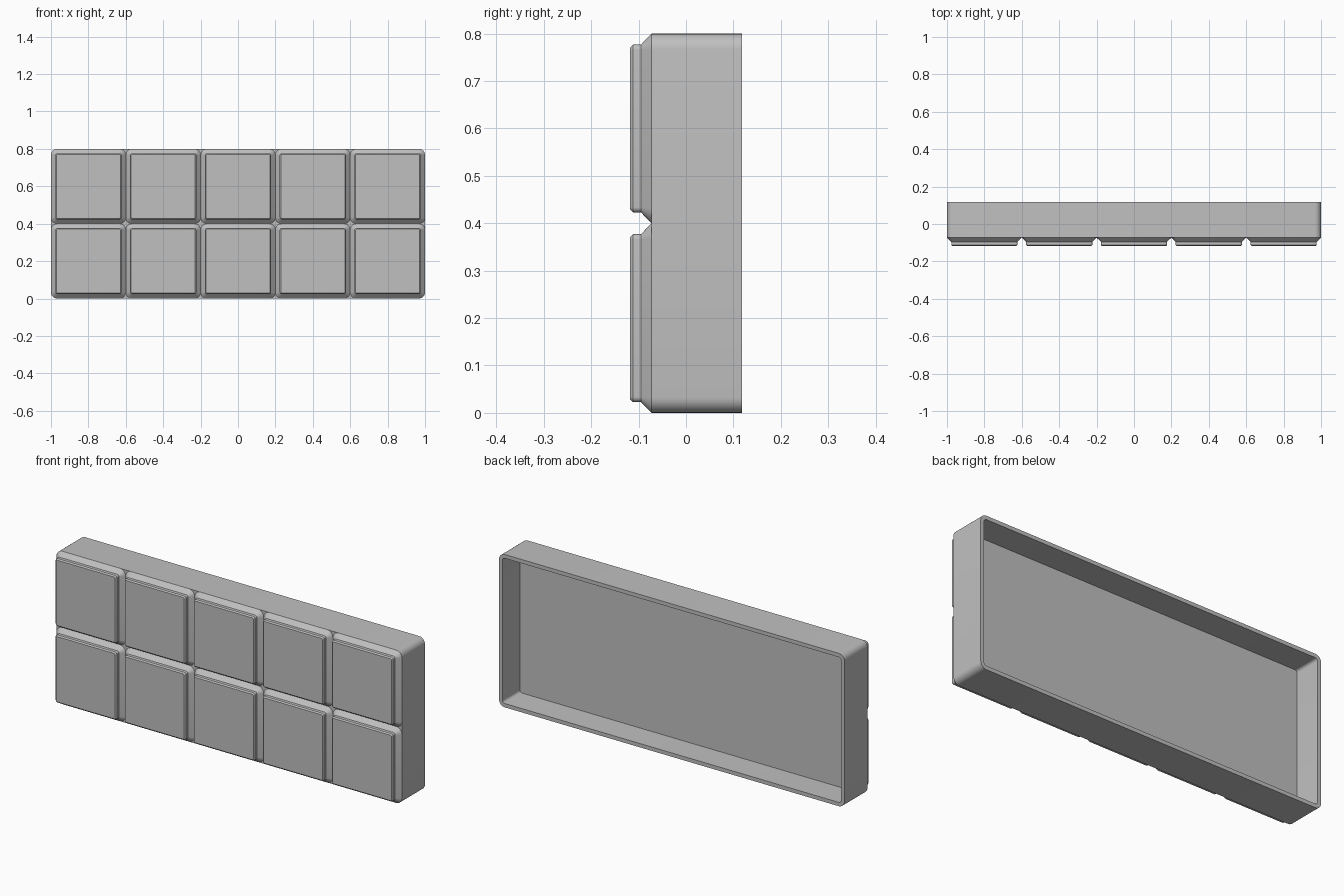
import bpy, bmesh, math

if "Cube" in bpy.data.objects:
    bpy.data.objects.remove(bpy.data.objects["Cube"], do_unlink=True)

grey = bpy.data.materials.new("plain grey")
grey.use_nodes = True
colour = (0.53, 0.53, 0.53, 1)
grey.diffuse_color = colour
grey.node_tree.nodes["Principled BSDF"].inputs["Base Color"].default_value = colour

SEGMENTS = 6  # steps in each rounded corner


def rounded_ring(bm, y, half_w, half_h, radius):
    """Rounded rectangle of vertices in the xz plane."""
    ring = []
    for corner, (sx, sz) in enumerate([(1, 1), (-1, 1), (-1, -1), (1, -1)]):
        for i in range(SEGMENTS + 1):
            a = math.pi / 2 * (corner + i / SEGMENTS)
            x = sx * (half_w - radius) + radius * math.cos(a)
            z = sz * (half_h - radius) + radius * math.sin(a)
            ring.append(bm.verts.new((x, y, z)))
    return ring


def loft(name, sections, cap_start, location):
    """Skin rounded rectangles in order, closing the last one."""
    bm = bmesh.new()
    rings = [rounded_ring(bm, *s) for s in sections]
    for a, b in zip(rings, rings[1:]):
        for i in range(len(a)):
            j = (i + 1) % len(a)
            bm.faces.new((a[i], a[j], b[j], b[i]))
    if cap_start:
        bm.faces.new(rings[0][::-1])
    bm.faces.new(rings[-1])
    bmesh.ops.recalc_face_normals(bm, faces=bm.faces)
    # an open shell is oriented by its front cap
    bm.faces.ensure_lookup_table()
    if not cap_start and bm.faces[-1].normal.y > 0:
        bmesh.ops.reverse_faces(bm, faces=bm.faces)
    mesh = bpy.data.meshes.new(name)
    bm.to_mesh(mesh)
    bm.free()
    mesh.materials.append(grey)
    obj = bpy.data.objects.new(name, mesh)
    obj.location = location
    bpy.context.collection.objects.link(obj)
    bpy.ops.object.select_all(action="DESELECT")
    obj.select_set(True)
    bpy.context.view_layer.objects.active = obj
    bpy.ops.object.shade_smooth_by_angle(angle=math.radians(30))
    return obj


FACE = -0.073   # front plane of the shell
BACK = 0.118
WALL = 0.02
FLOOR = -0.025  # bottom of the hollow

# Hollow shell, open at the back
loft("tray_shell", [
    (FACE, 1, 0.4, 0.033),
    (BACK, 1, 0.4, 0.033),
    (BACK, 1 - WALL, 0.4 - WALL, 0.014),
    (FLOOR, 1 - WALL, 0.4 - WALL, 0.014),
], True, (0, 0, 0.4))

# Raised tiles: chamfered base, straight step, small bevel
tile = [
    (FACE, 0.2, 0.2, 0.033),
    (-0.095, 0.177, 0.177, 0.011),
    (-0.112, 0.177, 0.177, 0.011),
    (-0.118, 0.171, 0.171, 0.006),
]
for row in range(2):
    for col in range(5):
        loft(f"tile_{row + 1}_{col + 1}", tile, False,
             (0.4 * (col - 2), 0, 0.2 + 0.4 * row))
